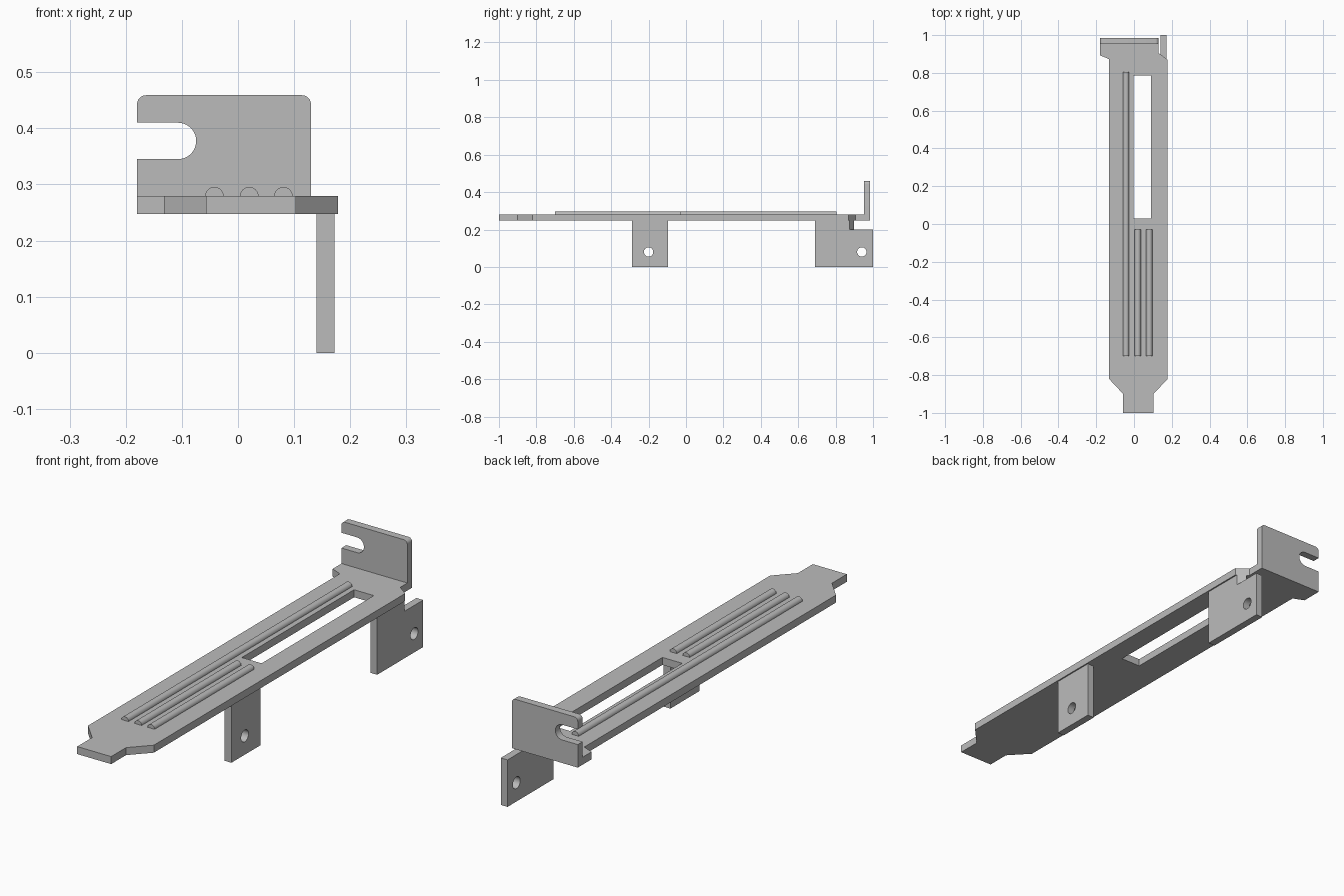
import bpy, bmesh
from math import sin, cos, pi, radians
from mathutils import Vector

old = bpy.data.objects.get("Cube")
if old:
    bpy.data.objects.remove(old, do_unlink=True)

GREY = (0.5, 0.5, 0.5, 1)
metal = bpy.data.materials.new("grey metal")
metal.use_nodes = True
metal.diffuse_color = GREY
metal.node_tree.nodes["Principled BSDF"].inputs["Base Color"].default_value = GREY

BOTTOM, TOP = 0.247, 0.279   # mounting plate thickness range
# Axis order: where profile u, v and depth w land in x, y, z
PLACE = {
    "x": lambda u, v, w: Vector((w, u, v)),
    "y": lambda u, v, w: Vector((u, w, v)),
    "z": lambda u, v, w: Vector((u, v, w)),
}


def arc(cu, cv, r, start, end, steps):
    angles = [radians(start + (end - start) * i / steps) for i in range(steps + 1)]
    return [(cu + r * cos(a), cv + r * sin(a)) for a in angles]


def circle(cu, cv, r, steps=32):
    return arc(cu, cv, r, 0, 360, steps)[:-1]


def prism(name, axis, w0, w1, *loops, adjust=None):
    """Extrude an outline, with optional holes, along an axis."""
    place = PLACE[axis]
    bm = bmesh.new()
    edges = []
    for loop in loops:
        vs = [bm.verts.new(place(u, v, w0)) for u, v in loop]
        edges += [bm.edges.new((a, b)) for a, b in zip(vs, vs[1:] + vs[:1])]
    bmesh.ops.triangle_fill(bm, edges=edges, use_beauty=True, use_dissolve=False)
    out = bmesh.ops.extrude_face_region(bm, geom=bm.faces[:], use_keep_orig=True)
    moved = [g for g in out["geom"] if isinstance(g, bmesh.types.BMVert)]
    bmesh.ops.translate(bm, verts=moved, vec=place(0, 0, w1 - w0))
    if adjust:
        for v in bm.verts:
            adjust(v.co)
    bmesh.ops.recalc_face_normals(bm, faces=bm.faces[:])
    mesh = bpy.data.meshes.new(name)
    bm.to_mesh(mesh)
    bm.free()
    mesh.materials.append(metal)
    obj = bpy.data.objects.new(name, mesh)
    bpy.context.collection.objects.link(obj)
    bpy.ops.object.select_all(action="DESELECT")
    obj.select_set(True)
    bpy.context.view_layer.objects.active = obj
    bpy.ops.object.shade_smooth_by_angle(angle=radians(30))
    return obj


# Long plate with narrowed tip, widened rear and rectangular window
plate = [(-0.057, -1), (0.103, -1), (0.103, -0.9), (0.178, -0.82),
         (0.178, 0.87), (0.13, 0.905), (0.13, 0.985), (-0.18, 0.985),
         (-0.18, 0.893), (-0.132, 0.873), (-0.132, -0.82), (-0.057, -0.9)]
window = [(-0.003, 0.03), (0.09, 0.03), (0.09, 0.785), (-0.003, 0.785)]
prism("mounting_plate", "z", BOTTOM, TOP, plate, window)

# Upright rear flange with rounded corners and an open screw slot
flange = ([(-0.18, TOP), (0.13, TOP)]
          + arc(0.114, 0.443, 0.016, 0, 90, 6)
          + arc(-0.164, 0.443, 0.016, 90, 180, 6)
          + [(-0.18, 0.41)]
          + arc(-0.107, 0.3775, 0.0325, 90, -90, 20)
          + [(-0.18, 0.345)])
prism("rear_flange", "y", 0.953, 0.985, flange)

# Half-round stiffening ridges
for name, x, end in (("long_ridge", -0.042, 0.805),
                     ("inner_short_ridge", 0.02, -0.03),
                     ("outer_short_ridge", 0.081, -0.03)):
    prism(name, "y", -0.7, end, arc(x, TOP, 0.0165, 0, 180, 16))

# Hanging side tabs with screw holes
front_tab = [(-0.29, 0), (-0.095, 0), (-0.095, BOTTOM), (-0.29, BOTTOM)]
prism("front_tab", "x", 0.14, 0.172, front_tab, circle(-0.2, 0.08, 0.025))


def slant_notch(co):
    # Notch wall follows the angled corner of the plate
    if co.x > 0.16 and abs(co.y - 0.898) < 0.001 and co.z > 0.19:
        co.y = 0.874


rear_tab = [(0.69, 0), (1, 0), (1, 0.2), (0.898, 0.2),
            (0.898, BOTTOM), (0.69, BOTTOM)]
prism("rear_tab", "x", 0.14, 0.172, rear_tab, circle(0.94, 0.08, 0.025),
      adjust=slant_notch)
